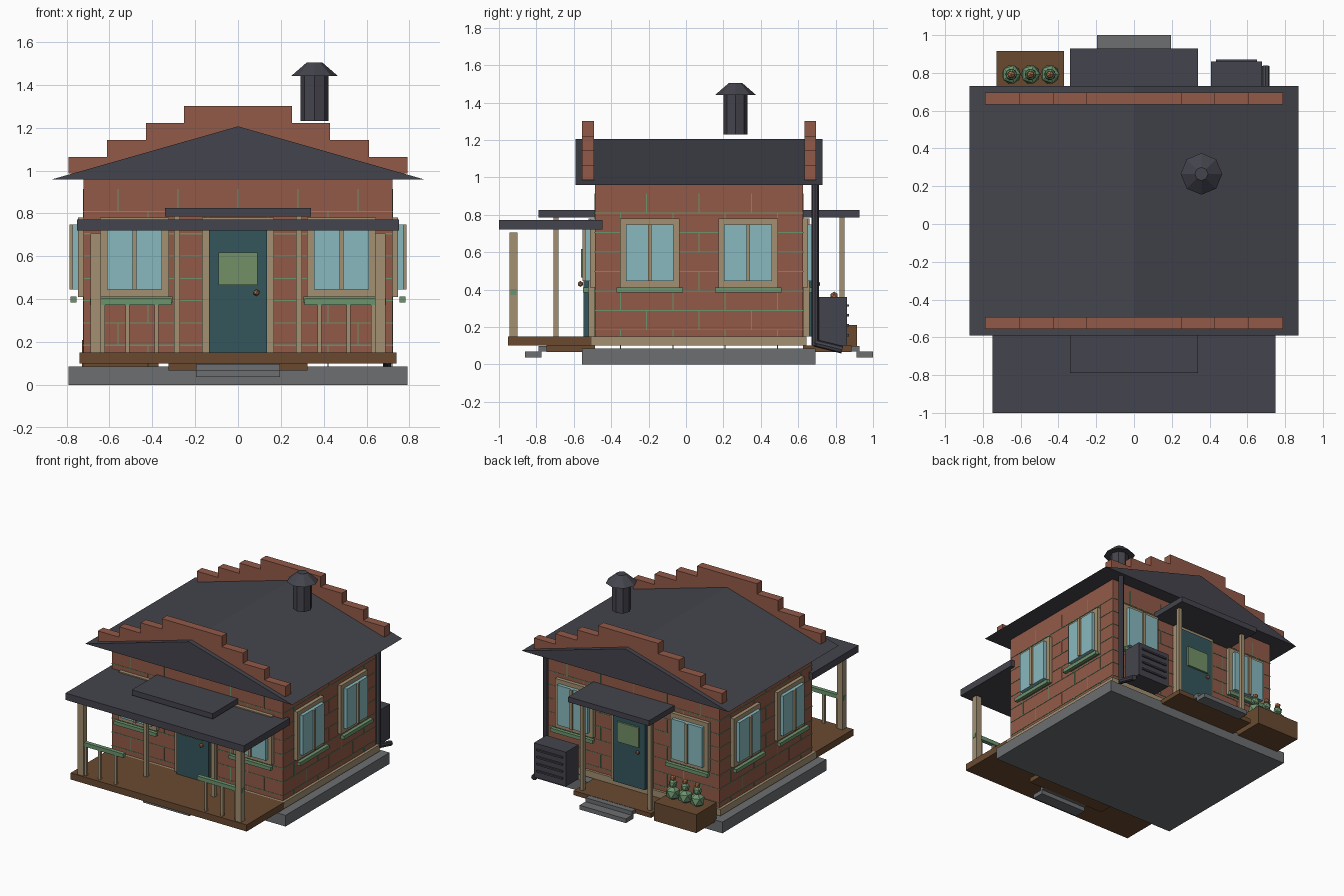
import bpy, bmesh, math
from mathutils import Matrix, Vector

if "Cube" in bpy.data.objects:
    bpy.data.objects.remove(bpy.data.objects["Cube"])


def material(name, r, g, b):
    m = bpy.data.materials.new(name)
    lin = [((c / 255 + 0.055) / 1.055) ** 2.4 for c in (r, g, b)]
    m.diffuse_color = (*lin, 1)
    m.use_nodes = True
    m.node_tree.nodes["Principled BSDF"].inputs["Base Color"].default_value = m.diffuse_color
    return m


BRICK = material("brick red", 146, 90, 72)
ROOF = material("charcoal", 68, 68, 77)
STONE = material("stone grey", 108, 110, 113)
TRIM = material("tan trim", 162, 144, 113)
WOOD = material("brown wood", 106, 74, 48)
GLASS = material("pale blue glass", 136, 186, 191)
DOOR = material("dark teal", 52, 86, 92)
GREEN = material("leaf green", 108, 148, 110)
PANE = material("olive pane", 114, 144, 102)
COPPER = material("copper", 172, 118, 80)

# House walls: half width, half depth, centre in y
HW, HD, YC = 0.72, 0.557, 0.0695


def finish(name, bm, mat):
    bmesh.ops.recalc_face_normals(bm, faces=bm.faces)
    me = bpy.data.meshes.new(name)
    bm.to_mesh(me)
    bm.free()
    me.materials.append(mat)
    ob = bpy.data.objects.new(name, me)
    bpy.context.collection.objects.link(ob)
    return ob


def boxes(name, mat, *ranges):
    """One object of boxes, each given as (x0, x1, y0, y1, z0, z1)."""
    bm = bmesh.new()
    for x0, x1, y0, y1, z0, z1 in ranges:
        mid = Vector((x0 + x1, y0 + y1, z0 + z1)) / 2
        size = Matrix.Diagonal((x1 - x0, y1 - y0, z1 - z0, 1))
        bmesh.ops.create_cube(bm, size=1, matrix=Matrix.Translation(mid) @ size)
    return finish(name, bm, mat)


def on_wall(side, u0, u1, d0, d1, z0, z1):
    """Box range on a wall: u runs along it, d is the distance out of it."""
    if side == "front":
        return (u0, u1, YC - HD - d1, YC - HD - d0, z0, z1)
    if side == "back":
        return (-u1, -u0, YC + HD + d0, YC + HD + d1, z0, z1)
    if side == "right":
        return (HW + d0, HW + d1, YC + u0, YC + u1, z0, z1)
    return (-HW - d1, -HW - d0, YC - u1, YC - u0, z0, z1)


def rod(name, mat, a, b, r0, r1, sides):
    a, b = Vector(a), Vector(b)
    turn = (b - a).to_track_quat('Z', 'Y').to_matrix().to_4x4()
    bm = bmesh.new()
    bmesh.ops.create_cone(bm, cap_ends=True, segments=sides, radius1=r0, radius2=r1,
                          depth=(b - a).length,
                          matrix=Matrix.Translation((a + b) / 2) @ turn)
    return finish(name, bm, mat)


def ball(name, mat, centre, r, stretch=1):
    bm = bmesh.new()
    bmesh.ops.create_icosphere(bm, subdivisions=1, radius=r,
                               matrix=Matrix.Translation(centre) @ Matrix.Diagonal((1, 1, stretch, 1)))
    return finish(name, bm, mat)


# Foundation, walls and base trim
boxes("foundation", STONE, (-0.79, 0.79, -0.557, 0.692, 0, 0.085))
boxes("walls", BRICK, (-HW, HW, YC - HD, YC + HD, 0.10, 0.965))
boxes("base_trim", TRIM, (-0.74, 0.74, -0.505, 0.645, 0.10, 0.15))

# Gable roof, a solid prism along y
bm = bmesh.new()
tri = bm.faces.new([bm.verts.new((x, -0.59, z)) for x, z in ((-0.87, 0.958), (0.87, 0.958), (0, 1.206))])
ext = bmesh.ops.extrude_face_region(bm, geom=[tri])["geom"]
bmesh.ops.translate(bm, vec=(0, 1.32, 0), verts=[v for v in ext if isinstance(v, bmesh.types.BMVert)])
bm.faces.new([v for v in bm.verts if v.co.y < 0]) if not any(
    all(v.co.y < 0 for v in f.verts) for f in bm.faces) else None
finish("roof", bm, ROOF)

# Stepped brick parapets at both gables
for name, y in (("front_parapet", -0.555), ("back_parapet", 0.633)):
    boxes(name, BRICK, *[(-w, w, y, y + 0.063, 0.985 + 0.079 * i, 1.064 + 0.079 * i)
                         for i, w in enumerate((0.79, 0.61, 0.43, 0.252))])

# Chimney pipe and cap
rod("chimney", ROOF, (0.357, 0.265, 1.23), (0.357, 0.265, 1.44), 0.065, 0.065, 8)
rod("chimney_cap", ROOF, (0.357, 0.265, 1.44), (0.357, 0.265, 1.505), 0.11, 0.035, 8)

# Mortar lines: horizontal courses and staggered joints on every wall
COURSE, T = 0.104, 0.0025
for side, half in (("front", HW), ("back", HW), ("left", HD), ("right", HD)):
    lines = []
    for i in range(8):
        z = 0.185 + COURSE * i
        if i < 7:
            lines.append(on_wall(side, -half, half, 0, 0.003, z - T, z + T))
        shift = 0 if i % 2 else 0.14
        for k in range(-3, 4):
            u = k * 0.28 + shift
            if abs(u) < half - 0.02:
                lines.append(on_wall(side, u - T, u + T, 0, 0.003, z - COURSE, z))
    boxes(side + "_mortar", GREEN, *lines)

# Windows: two on every wall, layered frame, glass, mullion and sill
for side, off in (("front", 0.483), ("back", 0.483), ("left", 0.263), ("right", 0.263)):
    for tag, c in (("a", -off), ("b", off)):
        n = f"{side}_window_{tag}_"
        boxes(n + "frame", TRIM, on_wall(side, c - 0.16, c + 0.16, 0, 0.027, 0.41, 0.78))
        boxes(n + "glass", GLASS, on_wall(side, c - 0.128, c + 0.128, 0.027, 0.052, 0.445, 0.748))
        boxes(n + "mullion", TRIM, on_wall(side, c - 0.01, c + 0.01, 0.05, 0.066, 0.445, 0.748))
        boxes(n + "sill", GREEN, on_wall(side, c - 0.177, c + 0.177, 0.034, 0.062, 0.385, 0.412))

# Entrances, the same at front and back
for side, floor in (("front", 0.15), ("back", 0.10)):
    n = side + "_"
    boxes(n + "door_frame", TRIM, on_wall(side, -0.167, 0.167, 0, 0.035, 0.15, 0.78))
    boxes(n + "door", DOOR, on_wall(side, -0.135, 0.135, 0.035, 0.06, 0.15, 0.745))
    boxes(n + "door_pane", PANE, on_wall(side, -0.09, 0.09, 0.06, 0.074, 0.465, 0.617))
    s = 1 if side == "front" else -1
    ball(n + "door_knob", COPPER, (0.086 * s, YC - s * (HD + 0.077), 0.43), 0.016)
    boxes(n + "canopy", ROOF, on_wall(side, -0.34, 0.34, 0, 0.302, 0.785, 0.826))
    boxes(n + "canopy_posts", TRIM, *[on_wall(side, u - 0.014, u + 0.014, 0.194, 0.222, floor, 0.785)
                                      for u in (-0.285, 0.285)])
    boxes(n + "landing", WOOD, on_wall(side, -0.325, 0.325, 0, 0.258, 0.066, 0.10))
    boxes(n + "steps", STONE, on_wall(side, -0.195, 0.195, 0.25, 0.302, 0.068, 0.098),
          on_wall(side, -0.195, 0.195, 0.285, 0.374, 0.036, 0.068))

# Front porch: deck, roof, posts and railings
boxes("porch_deck", WOOD, (-0.74, 0.74, -0.953, -0.5, 0.10, 0.15))
boxes("porch_roof", ROOF, (-0.75, 0.75, -1.0, -0.447, 0.72, 0.772))
for tag, s in (("left", -1), ("right", 1)):
    def span(c, w):
        return (s * c - w, s * c + w)
    boxes(tag + "_porch_post", TRIM, (*span(0.663, 0.024), -0.945, -0.9, 0.15, 0.706))
    boxes(tag + "_porch_rail", GREEN, (*span(0.5, 0.19), -0.937, -0.907, 0.372, 0.402))
    boxes(tag + "_balusters", TRIM, *[(*span(c, 0.009), -0.931, -0.913, 0.15, 0.372)
                                      for c in (0.38, 0.515, 0.63)])

# Drainpipe with a kicked-out foot
rod("drainpipe", ROOF, (0.697, 0.69, 0.1), (0.697, 0.69, 0.96), 0.02, 0.02, 8)
rod("drainpipe_foot", ROOF, (0.697, 0.685, 0.115), (0.697, 0.835, 0.078), 0.02, 0.02, 8)

# Cooling unit with slats
boxes("cooling_unit", ROOF, (0.407, 0.677, 0.71, 0.86, 0.10, 0.36))
boxes("cooling_slats", ROOF, *[(0.433, 0.65, 0.858, 0.872, z, z + 0.012)
                               for z in (0.15, 0.203, 0.256, 0.309)])

# Planter with three flowering plants
boxes("planter", WOOD, (-0.727, -0.37, 0.67, 0.915, 0.07, 0.21))
for i, x in enumerate((-0.65, -0.548, -0.445)):
    ball(f"plant_{i}", GREEN, (x, 0.792, 0.255), 0.056)
    ball(f"plant_top_{i}", GREEN, (x, 0.792, 0.325), 0.034)
    ball(f"blossom_{i}", COPPER, (x, 0.792, 0.367), 0.022)
